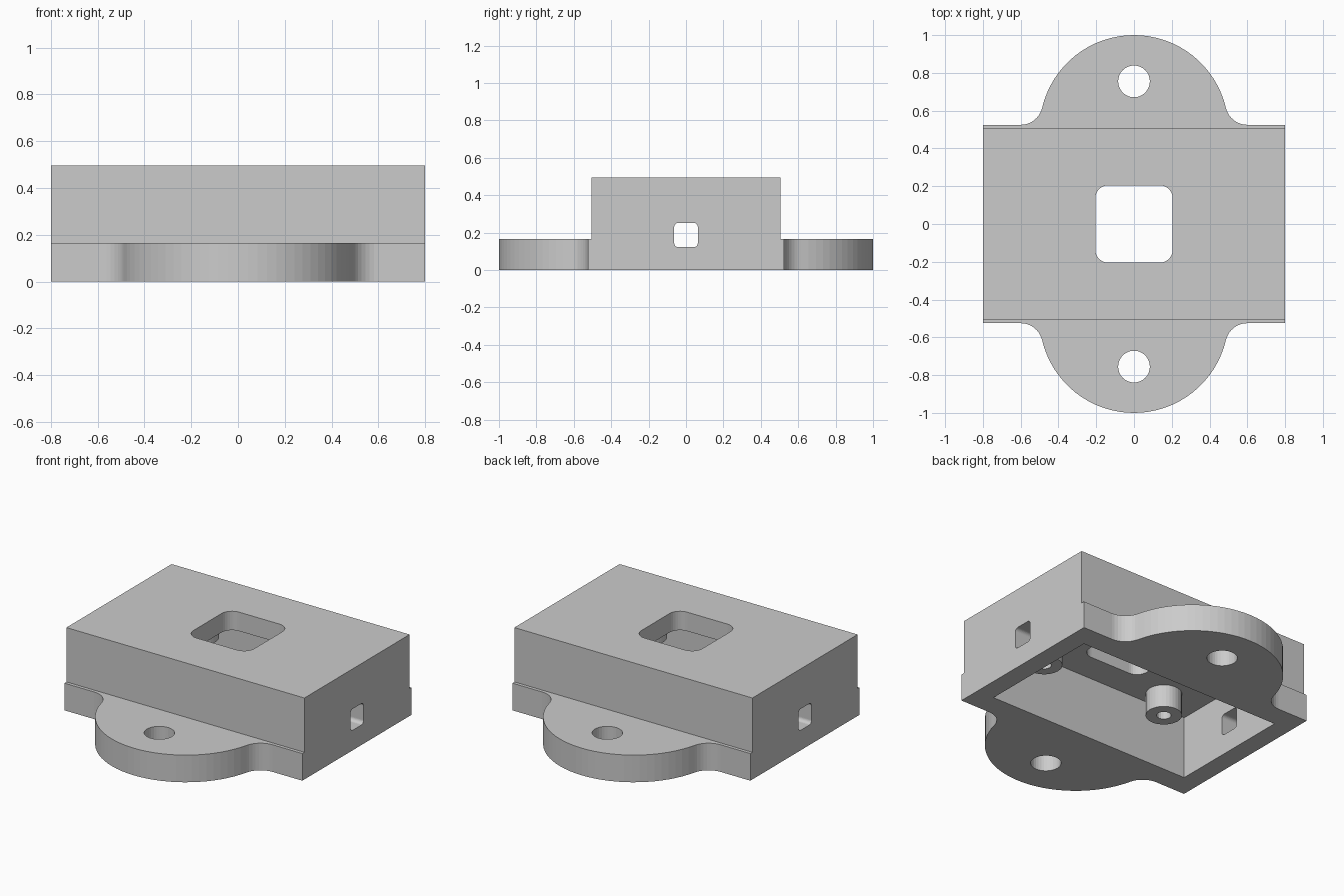
import bpy, bmesh, math

if "Cube" in bpy.data.objects:
    bpy.data.objects.remove(bpy.data.objects["Cube"])

grey = bpy.data.materials.new("plain grey")
grey.diffuse_color = (0.6, 0.6, 0.6, 1)
grey.use_nodes = True
grey.node_tree.nodes["Principled BSDF"].inputs["Base Color"].default_value = grey.diffuse_color


def prism(name, outline, z0, z1, axis="Z"):
    """Extrude a closed outline along z, or along x when axis is X."""
    place = (lambda a, b, c: (a, b, c)) if axis == "Z" else (lambda a, b, c: (c, a, b))
    bm = bmesh.new()
    low = bm.faces.new([bm.verts.new(place(a, b, z0)) for a, b in outline])
    grown = bmesh.ops.extrude_face_region(bm, geom=[low])["geom"]
    bmesh.ops.translate(bm, vec=place(0, 0, z1 - z0),
                        verts=[g for g in grown if isinstance(g, bmesh.types.BMVert)])
    bmesh.ops.recalc_face_normals(bm, faces=bm.faces)
    mesh = bpy.data.meshes.new(name)
    bm.to_mesh(mesh)
    bm.free()
    mesh.materials.append(grey)
    ob = bpy.data.objects.new(name, mesh)
    bpy.context.collection.objects.link(ob)
    return ob


def arc(cx, cy, r, a0, a1, n):
    return [(cx + r * math.cos(a0 + (a1 - a0) * i / n),
             cy + r * math.sin(a0 + (a1 - a0) * i / n)) for i in range(n + 1)]


def circle(cx, cy, r, n=32):
    return arc(cx, cy, r, 0, 2 * math.pi, n)[:-1]


def rect(hx, hy, r=0, cy=0):
    """Rectangle with optional rounded corners."""
    if r == 0:
        return [(hx, cy + hy), (-hx, cy + hy), (-hx, cy - hy), (hx, cy - hy)]
    pts = []
    for k, (sx, sy) in enumerate([(1, 1), (-1, 1), (-1, -1), (1, -1)]):
        a = k * math.pi / 2
        pts += arc(sx * (hx - r), cy + sy * (hy - r), r, a, a + math.pi / 2, 8)
    return pts


def combine(target, tool, operation):
    mod = target.modifiers.new(operation.lower(), "BOOLEAN")
    mod.operation, mod.solver, mod.object = operation, "EXACT", tool
    bpy.context.view_layer.objects.active = target
    bpy.ops.object.modifier_apply(modifier=mod.name)
    bpy.data.objects.remove(tool)


# Mounting base: rectangle with a filleted round lug at the front and back
W, D, LUG_Y, LUG_R, FILLET_X = 0.8, 0.525, 0.5, 0.5, 0.6
step = D - LUG_Y
fil = (FILLET_X ** 2 + step ** 2 - LUG_R ** 2) / (2 * (LUG_R - step))
ang = math.atan2(step + fil, FILLET_X)
half = [(W, D)]
half += arc(FILLET_X, D + fil, fil, -math.pi / 2, -math.pi + ang, 8)
half += arc(0, LUG_Y, LUG_R, ang, math.pi - ang, 32)
half += arc(-FILLET_X, D + fil, fil, -ang, -math.pi / 2, 8)
half += [(-W, D)]
housing = prism("housing", half + [(-x, -y) for x, y in half], 0, 0.165)

# Cover block, then the hollow underneath
combine(housing, prism("cover", rect(W, 0.505), 0, 0.495), "UNION")
combine(housing, prism("cavity", rect(0.685, 0.387), -0.1, 0.38), "DIFFERENCE")

# Screw posts hanging from the ceiling, each with a blind hole
for sx in (-1, 1):
    for sy in (-1, 1):
        x, y = 0.43 * sx, 0.257 * sy
        combine(housing, prism("post", circle(x, y, 0.1), 0.243, 0.42), "UNION")
        combine(housing, prism("screw_hole", circle(x, y, 0.04, 20), 0.2, 0.38), "DIFFERENCE")

# Top window, side cable slots and lug bolt holes
combine(housing, prism("top_window", rect(0.205, 0.205, 0.07), 0.3, 0.6), "DIFFERENCE")
for s in (-1, 1):
    x0, x1 = sorted((0.6 * s, 0.9 * s))
    combine(housing, prism("side_slot", rect(0.063, 0.065, 0.022, 0.187), x0, x1, "X"), "DIFFERENCE")
    combine(housing, prism("bolt_hole", circle(0, 0.755 * s, 0.084), -0.1, 0.3), "DIFFERENCE")
